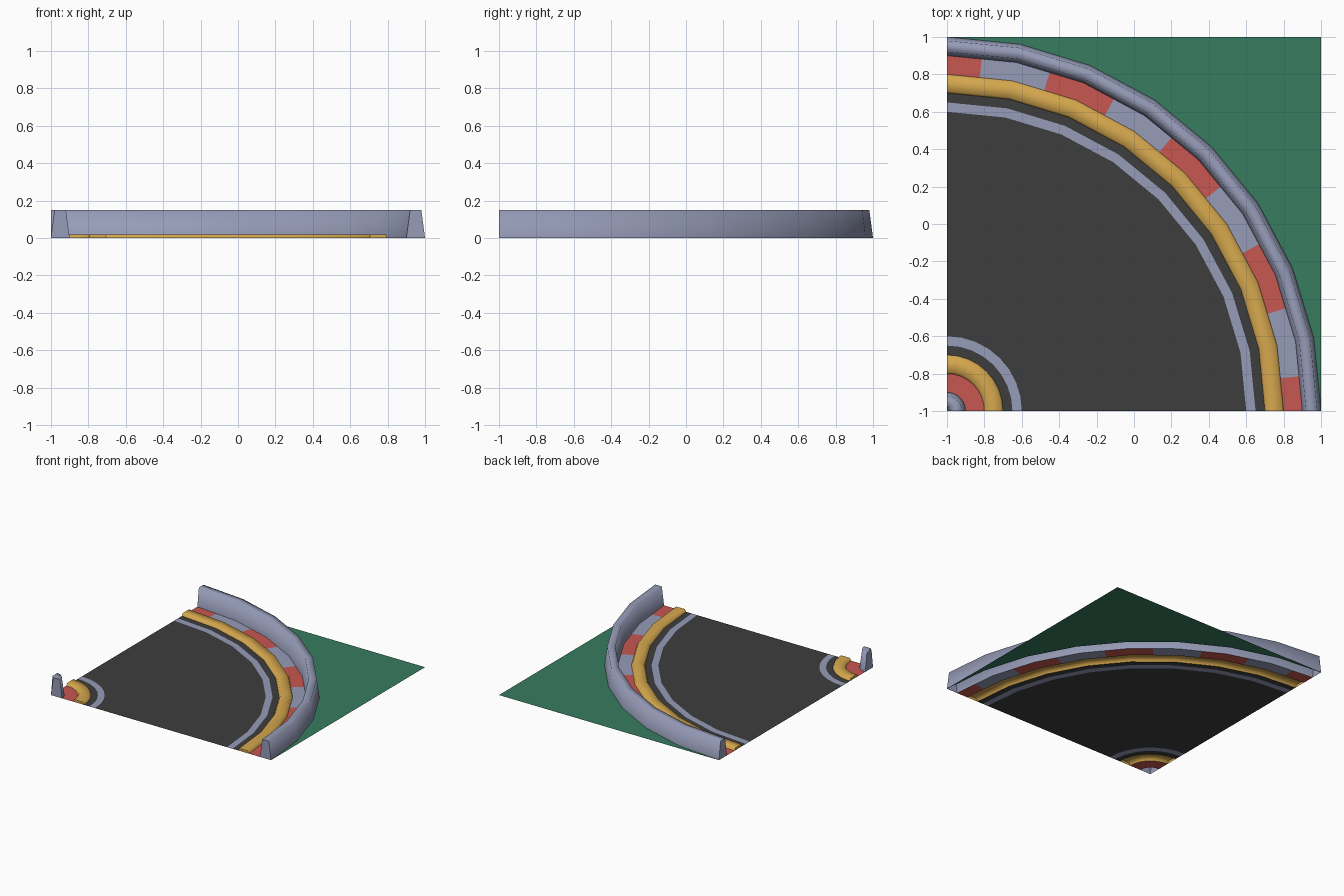
import bpy, bmesh, math

if "Cube" in bpy.data.objects:
    bpy.data.objects.remove(bpy.data.objects["Cube"])

CX, CY = -1.0, -1.0      # centre of the bend
SEG = 8                  # facets in the quarter turn


def material(name, rgb):
    lin = [(c / 255 / 12.92) if c < 11 else ((c / 255 + 0.055) / 1.055) ** 2.4 for c in rgb]
    m = bpy.data.materials.new(name)
    m.diffuse_color = (*lin, 1)
    m.use_nodes = True
    m.node_tree.nodes["Principled BSDF"].inputs["Base Color"].default_value = m.diffuse_color
    return m


ASPHALT = material("asphalt", (61, 61, 61))
PALE = material("pale grey", (150, 156, 184))
RED = material("red", (200, 87, 81))
YELLOW = material("yellow", (214, 168, 78))
GREEN = material("grass green", (55, 124, 96))


def arc_point(r, step):
    """Point on the faceted arc; half steps lie on the chord middle."""
    lo, hi = math.floor(step), math.ceil(step)
    a, b = (math.radians(90 * s / SEG) for s in (lo, hi))
    return (CX + r * (math.cos(a) + math.cos(b)) / 2,
            CY + r * (math.sin(a) + math.sin(b)) / 2)


def finish(bm, name, mats):
    bmesh.ops.remove_doubles(bm, verts=bm.verts, dist=1e-5)
    me = bpy.data.meshes.new(name)
    bm.to_mesh(me)
    bm.free()
    for m in mats:
        me.materials.append(m)
    ob = bpy.data.objects.new(name, me)
    bpy.context.collection.objects.link(ob)
    return ob


def sweep(name, profile, mats, sub=1, rule=None, caps=False):
    """Sweep an inner-to-outer (radius, z) profile round the bend."""
    bm = bmesh.new()
    n = SEG * sub
    rows = [[bm.verts.new((*arc_point(r, i / sub), z)) for r, z in profile] for i in range(n + 1)]
    for i in range(n):
        for k in range(len(profile) - 1):
            a, b = rows[i], rows[i + 1]
            f = bm.faces.new((a[k], a[k + 1], b[k + 1], b[k]))
            f.smooth = caps
            f.material_index = rule(i) if rule else 0
    if caps:
        for loop in (rows[0][::-1], rows[-1]):
            f = bm.faces.new(loop)
            for e in f.edges:
                e.smooth = False
    return finish(bm, name, mats)


def flat(name, r0, r1, mat):
    sweep(name, [(r0, 0), (r1, 0)], [mat])


def ridge(name, r0, r1, inset, height, mat):
    sweep(name, [(r0, 0), (r0 + inset, height), (r1 - inset, height), (r1, 0)], [mat], caps=True)


# road surface and painted lines
flat("road", 0.4, 1.6, ASPHALT)
flat("inner_line", 0.35, 0.4, PALE)
flat("outer_line", 1.6, 1.65, PALE)
flat("inner_road_edge", 0.3, 0.35, ASPHALT)
flat("outer_road_edge", 1.65, 1.7, ASPHALT)

# raised yellow kerbs
ridge("inner_kerb", 0.2, 0.3, 0.01, 0.02, YELLOW)
ridge("outer_kerb", 1.7, 1.8, 0.01, 0.02, YELLOW)

# red inner strip and red/pale striped outer strip
flat("inner_strip", 0.1, 0.2, RED)
sweep("outer_strip", [(1.8, 0), (1.9, 0)], [RED, PALE], sub=2, rule=lambda i: ((i + 1) // 2) % 2)

# barrier walls, open underneath
ridge("inner_wall", 0.0, 0.1, 0.02, 0.15, PALE)
ridge("outer_wall", 1.9, 2.0, 0.02, 0.15, PALE)

# grass corner outside the bend
bm = bmesh.new()
corner = bm.verts.new((1, 1, 0))
arc = [bm.verts.new((*arc_point(2.0, i), 0)) for i in range(SEG + 1)]
for p, q in zip(arc, arc[1:]):
    bm.faces.new((p, corner, q))
finish(bm, "grass", [GREEN])
